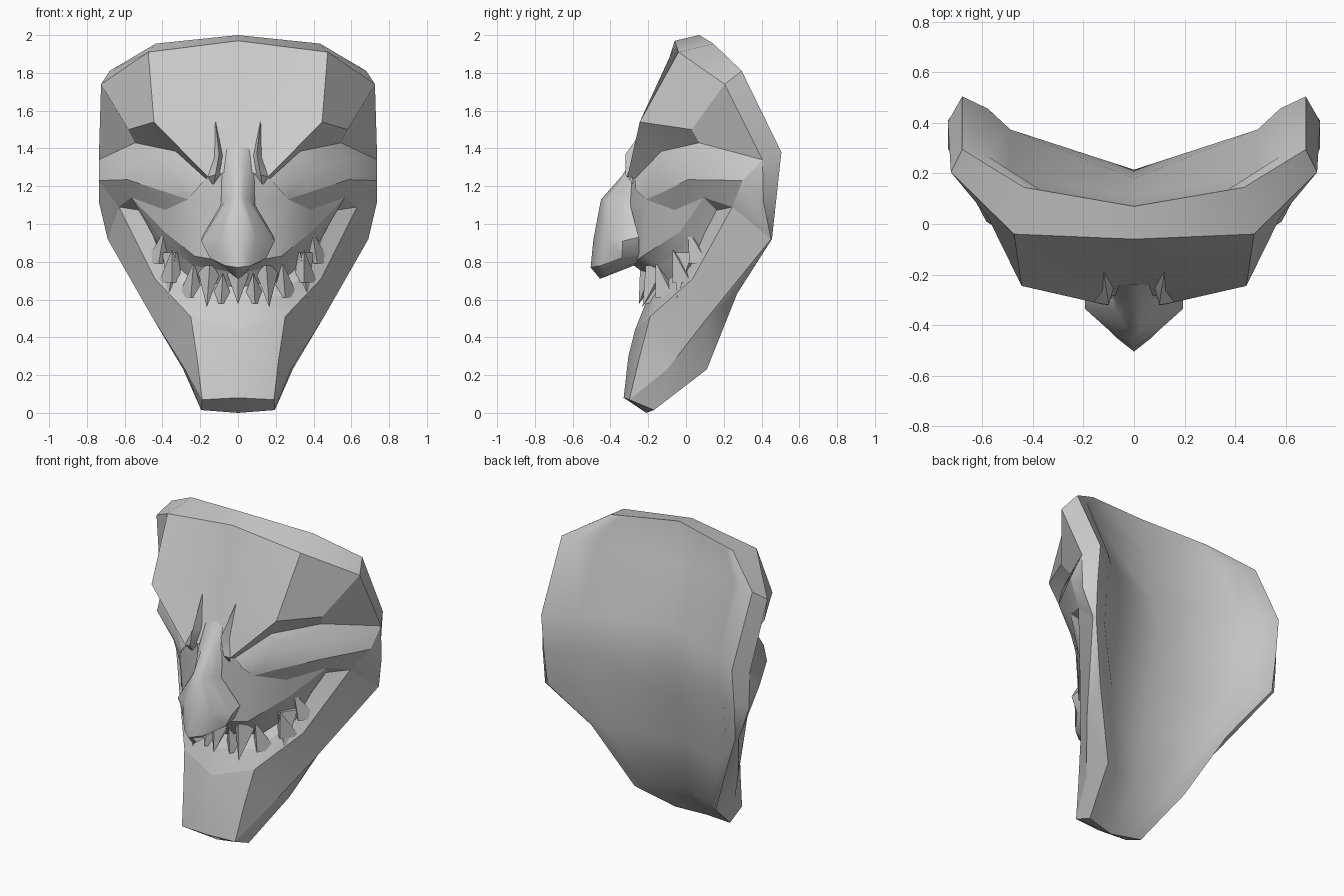
import bpy, bmesh
from mathutils import Vector

cube = bpy.data.objects.get("Cube")
if cube:
    bpy.data.objects.remove(cube, do_unlink=True)

grey = bpy.data.materials.new("plain grey")
grey.use_nodes = True
colour = (0.6, 0.6, 0.6, 1)
grey.diffuse_color = colour
grey.node_tree.nodes["Principled BSDF"].inputs["Base Color"].default_value = colour

FRONT, BACK, SIDE = Vector((0, -1, 0)), Vector((0, 1, 0)), Vector((1, 0, 0))


def P(x, y, z):
    return Vector((x, y, z))


def finish(name, bm, facing=None, angle=0.7):
    """Clean up one half, face it outwards, mirror it and shade it."""
    bmesh.ops.remove_doubles(bm, verts=bm.verts, dist=0.0005)
    bmesh.ops.recalc_face_normals(bm, faces=bm.faces)
    if facing and sum(f.normal.dot(facing) * f.calc_area() for f in bm.faces) < 0:
        bmesh.ops.reverse_faces(bm, faces=bm.faces)
    mesh = bpy.data.meshes.new(name)
    bm.to_mesh(mesh)
    bm.free()
    mesh.materials.append(grey)
    obj = bpy.data.objects.new(name, mesh)
    bpy.context.collection.objects.link(obj)
    obj.modifiers.new("Mirror", 'MIRROR').use_axis[0] = True
    bpy.ops.object.select_all(action='DESELECT')
    obj.select_set(True)
    bpy.context.view_layer.objects.active = obj
    bpy.ops.object.shade_smooth_by_angle(angle=angle)


def surface(name, facing, *patches):
    """Each patch is a list of point chains, skinned one to the next."""
    bm = bmesh.new()
    for chains in patches:
        for low, high in zip(chains, chains[1:]):
            for i in range(len(low) - 1):
                corners = []
                for p in (low[i], low[i + 1], high[i + 1], high[i]):
                    if all((p - q).length > 0.0005 for q in corners):
                        corners.append(p)
                if len(corners) > 2:
                    bm.faces.new([bm.verts.new(p) for p in corners])
    finish(name, bm, facing)


def between(a, b, offset, amount=0.5):
    return [p.lerp(q, amount) + offset for p, q in zip(a, b)]


# Outline: front edge of the rim, from the crown down to the chin
crown = P(0, -0.06, 1.97)
crown_corner = P(0.475, -0.04, 1.91)
temple = P(0.725, 0.205, 1.74)
ear_top = P(0.737, 0.405, 1.34)
ear_low = P(0.737, 0.41, 1.12)
jaw_top = P(0.69, 0.45, 0.92)
jaw_mid = P(0.45, 0.11, 0.5)
jaw_low = P(0.28, -0.1, 0.23)
chin_corner = P(0.19, -0.3, 0.07)
chin_tip = P(0, -0.33, 0.08)
front_edge = [crown, crown_corner, temple, ear_top, ear_low, jaw_top,
              jaw_mid, jaw_low, chin_corner, chin_tip]

# Rear edge of the rim, and the middle crease of the hollow back
chin_under = P(0, -0.21, 0)
rear_edge = [P(0, 0.07, 2), P(0.435, 0.145, 1.955), P(0.68, 0.295, 1.81),
             P(0.68, 0.505, 1.38), P(0.68, 0.48, 1.15), P(0.67, 0.455, 0.92),
             P(0.485, 0.27, 0.63), P(0.29, 0.11, 0.23), P(0.195, -0.17, 0.015),
             chin_under]
spine = [rear_edge[0], P(0, 0.08, 1.93), P(0, 0.11, 1.75), P(0, 0.18, 1.38),
         P(0, 0.215, 1.15), P(0, 0.17, 0.92), P(0, 0.1, 0.6), P(0, 0.01, 0.25),
         P(0, -0.15, 0.05), chin_under]
surface("rim", SIDE, [front_edge, rear_edge])

# The hollow has a flat lip, then dips towards the crease beside the cheeks
lip_ring = between(rear_edge, spine, P(0, 0, 0), 0.15)
hollow_ring = between(rear_edge, spine, P(0, 0, 0), 0.28)
for p in hollow_ring[2:6]:
    p.y -= 0.04
surface("hollow_back", BACK, [rear_edge, lip_ring, hollow_ring, spine])

# Brow and forehead
brow_peak = P(0.445, -0.245, 1.54)
brow_outer = P(0.58, 0.03, 1.5)
brow_inner = P(0.16, -0.31, 1.25)
wrinkle_tip = P(0.12, -0.19, 1.55)
bridge_side = P(0.085, -0.285, 1.27)
surface("forehead", FRONT,
        [[crown, crown.lerp(crown_corner, 0.27), crown_corner],
         [P(0, -0.19, 1.55), wrinkle_tip, brow_peak],
         [P(0, -0.285, 1.27), bridge_side, brow_inner]])
surface("temple_panel", SIDE,
        [[crown_corner, temple], [brow_peak, brow_outer]])

# Eye socket, eye and the fold below it
lid_outer = P(0.545, 0.07, 1.43)
lid_mid = P(0.33, -0.13, 1.385)
lid_inner = P(0.17, -0.27, 1.24)
surface("temple_lower", SIDE, [[temple, ear_top], [brow_outer, lid_outer]])
surface("brow_underside", FRONT,
        [[brow_outer, brow_peak, brow_inner], [lid_outer, lid_mid, lid_inner]])

fold_end = P(0.737, 0.3, 1.23)
fold_inner = P(0.265, -0.215, 1.13)
upper_lid = [ear_top, lid_outer, lid_mid, lid_inner]
lower_lid = [fold_end, P(0.585, 0.01, 1.235), P(0.37, -0.13, 1.165), fold_inner]
eye_bulge = between(upper_lid, lower_lid, P(0, -0.025, 0))
eye_bulge[0] = ear_top.lerp(fold_end, 0.5)
surface("eye", FRONT, [upper_lid, eye_bulge, lower_lid])

mouth_corner = P(0.63, 0.245, 1.09)
cheek_outer = P(0.565, 0.095, 1.14)
cheek_mid = P(0.385, -0.06, 1.075)
surface("eye_fold", FRONT,
        [lower_lid, [mouth_corner, cheek_outer, cheek_mid, fold_inner]])
surface("cheek_side", SIDE,
        [[ear_top, ear_low], [fold_end, fold_end]],
        [[fold_end, ear_low], [mouth_corner, jaw_top]])

# Cheek and upper lip
bridge_low = P(0.09, -0.295, 1.1)
upper_lip = [cheek_outer, P(0.39, -0.03, 0.96), P(0.23, -0.23, 0.83), P(0, -0.29, 0.79)]
lip_under = [cheek_outer, P(0.4, 0.04, 0.91), P(0.24, -0.15, 0.78), P(0, -0.22, 0.74)]
surface("cheek", FRONT,
        [[cheek_outer, cheek_mid, fold_inner, bridge_low], upper_lip],
        [[lid_inner, bridge_side], [fold_inner, bridge_low]])
surface("upper_lip", FRONT, [upper_lip, lip_under])

# Lower lip, mouth lining, jaw and chin
chin_top_side = P(0.25, -0.19, 0.51)
chin_top = P(0, -0.27, 0.44)
chin_side = P(0.215, -0.25, 0.28)
lip_outer = [mouth_corner, P(0.44, 0.035, 0.71), chin_top_side, chin_top]
lip_inner = [P(0.5, 0.15, 1.07), P(0.385, 0.02, 0.77), P(0.23, -0.15, 0.62),
             P(0, -0.21, 0.59)]
surface("lower_lip", FRONT, [lip_outer, lip_inner])
surface("mouth_lining", FRONT,
        [lip_under, between(lip_under, lip_inner, P(0, 0.05, 0)), lip_inner],
        [[cheek_outer, mouth_corner], [lip_inner[0], lip_inner[0]]])
surface("jaw_side", SIDE,
        [lip_outer[:3] + [chin_side, chin_corner],
         [jaw_top, jaw_mid, jaw_low.lerp(jaw_mid, 0.4), jaw_low, chin_corner]])
surface("chin", FRONT,
        [[chin_top_side, chin_top], [chin_side, P(0, -0.305, 0.3)],
         [chin_corner, chin_tip]])

# Hooked nose, as half sections from the bridge to the tip
nose_base = P(0, -0.25, 0.79)
surface("nose", FRONT,
        [[P(0, -0.24, 1.42), P(0.03, -0.24, 1.41), P(0.06, -0.24, 1.4),
          P(0.08, -0.23, 1.39)],
         [P(0, -0.335, 1.26), P(0.035, -0.325, 1.26), P(0.07, -0.3, 1.26),
          P(0.09, -0.27, 1.25)],
         [P(0, -0.45, 1.13), P(0.035, -0.41, 1.13), P(0.07, -0.345, 1.12), bridge_low],
         [P(0, -0.49, 0.92), P(0.1, -0.42, 0.92), P(0.195, -0.335, 0.91),
          P(0.19, -0.25, 0.93)],
         [P(0, -0.505, 0.77), P(0.07, -0.45, 0.78), P(0.15, -0.34, 0.82),
          P(0.15, -0.25, 0.84)],
         [P(0, -0.455, 0.71), P(0.03, -0.41, 0.73), P(0.07, -0.33, 0.77),
          P(0.09, -0.25, 0.8)],
         [nose_base] * 4])

# Pointed wrinkle between the brows
surface("brow_wrinkle", FRONT,
        [[wrinkle_tip] * 3,
         [P(0.08, -0.25, 1.36), P(0.1, -0.32, 1.37), P(0.13, -0.25, 1.35)],
         [P(0.09, -0.28, 1.26), P(0.12, -0.32, 1.26), brow_inner],
         [P(0.13, -0.27, 1.2)] * 3])


# Teeth: four-sided spikes from the gum to the tip
def tooth(name, root, tip, width=0.07):
    bm = bmesh.new()
    ring = [bm.verts.new(root + Vector(d) * width)
            for d in ((1, 0.5, 0), (0, 1, 0), (-1, 0, 0), (0, -0.9, 0))]
    point = bm.verts.new(tip)
    bm.faces.new(ring)
    for a, b in zip(ring, ring[1:] + ring[:1]):
        bm.faces.new((a, b, point))
    finish(name, bm, angle=0.3)


tooth("upper_tooth_middle", P(0, -0.18, 0.77), P(0, -0.25, 0.575))
tooth("upper_tooth_inner", P(0.15, -0.15, 0.78), P(0.165, -0.23, 0.56))
tooth("upper_tooth_outer", P(0.33, 0, 0.85), P(0.37, -0.05, 0.61))
tooth("lower_tooth_inner", P(0.09, -0.15, 0.58), P(0.08, -0.21, 0.74))
tooth("lower_tooth_mid", P(0.25, -0.1, 0.61), P(0.235, -0.16, 0.8))
tooth("lower_tooth_outer", P(0.35, -0.01, 0.69), P(0.35, -0.07, 0.865))
tooth("lower_tooth_corner", P(0.42, 0.08, 0.79), P(0.39, 0.01, 0.97))
